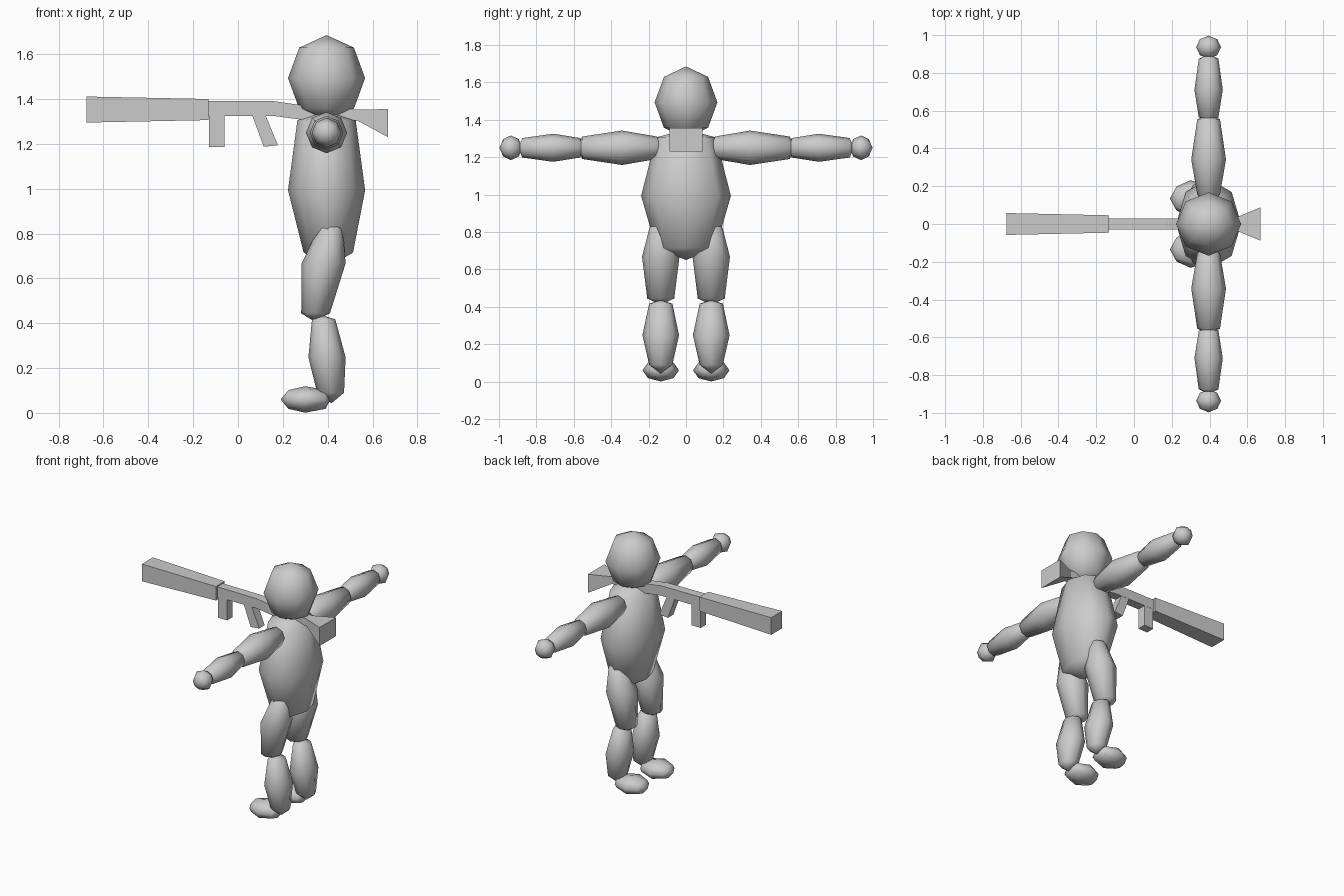
import bpy, bmesh
from math import cos, sin, pi

if "Cube" in bpy.data.objects:
    bpy.data.objects.remove(bpy.data.objects["Cube"])

grey = bpy.data.materials.new("plain grey")
grey.diffuse_color = (0.6, 0.6, 0.6, 1)
grey.use_nodes = True
grey.node_tree.nodes["Principled BSDF"].inputs["Base Color"].default_value = grey.diffuse_color


def finish(bm, name, smooth):
    bmesh.ops.recalc_face_normals(bm, faces=bm.faces)
    mesh = bpy.data.meshes.new(name)
    bm.to_mesh(mesh)
    bm.free()
    mesh.materials.append(grey)
    mesh.polygons.foreach_set("use_smooth", [smooth] * len(mesh.polygons))
    ob = bpy.data.objects.new(name, mesh)
    bpy.context.collection.objects.link(ob)
    return ob


def pod(name, axis, tip_a, rings, tip_b, sides=8):
    """Smooth eight-sided pod: rings are (centre, radius_u, radius_v)
    square to the main axis, closed by a fan to each tip."""
    u, v = [i for i in range(3) if i != axis]
    bm = bmesh.new()
    loops = []
    for centre, ru, rv in rings:
        loop = []
        for k in range(sides):
            p = list(centre)
            p[u] += ru * cos(2 * pi * k / sides)
            p[v] += rv * sin(2 * pi * k / sides)
            loop.append(bm.verts.new(p))
        loops.append(loop)
    a, b = bm.verts.new(tip_a), bm.verts.new(tip_b)
    for k in range(sides):
        n = (k + 1) % sides
        bm.faces.new((a, loops[0][k], loops[0][n]))
        bm.faces.new((b, loops[-1][n], loops[-1][k]))
        for lo, hi in zip(loops, loops[1:]):
            bm.faces.new((lo[k], hi[k], hi[n], lo[n]))
    return finish(bm, name, True)


def loft(name, sections, axis=0):
    """Flat-faced box loft: sections are four corner points each."""
    bm = bmesh.new()
    loops = [[bm.verts.new(p) for p in s] for s in sections]
    bm.faces.new(loops[0])
    bm.faces.new(loops[-1])
    for lo, hi in zip(loops, loops[1:]):
        for k in range(4):
            n = (k + 1) % 4
            bm.faces.new((lo[k], hi[k], hi[n], lo[n]))
    return finish(bm, name, False)


def upright(x, z0, z1, h):
    return [(x, -h, z0), (x, h, z0), (x, h, z1), (x, -h, z1)]


def level(x0, x1, z0, z1, h):
    return [(x0, -h, z0), (x1, -h, z1), (x1, h, z1), (x0, h, z0)]


CX = 0.395  # body centre line

# Head and torso
pod("head", 2, (CX, 0, 1.30),
    [((CX, 0, 1.357), 0.122, 0.118), ((CX, 0, 1.493), 0.172, 0.168),
     ((CX, 0, 1.629), 0.122, 0.118)], (CX, 0, 1.685))
pod("torso", 2, (0.40, 0, 0.65),
    [((0.403, 0, 0.715), 0.11, 0.16), ((CX, 0, 0.993), 0.172, 0.24),
     ((CX, 0, 1.305), 0.13, 0.16)], (CX, 0, 1.35))

for side, s in (("right", 1), ("left", -1)):
    # Arm: upper arm, forearm, hand
    def arm(name, tip_a, rings, tip_b):
        pod(f"{side}_{name}", 1, (CX, s * tip_a, 1.25),
            [((CX, s * y, 1.25), r, r) for y, r in rings],
            (CX, s * tip_b, 1.25))
    arm("upper_arm", 0.11, [(0.155, 0.06), (0.342, 0.092), (0.555, 0.06)], 0.58)
    arm("forearm", 0.54, [(0.565, 0.052), (0.71, 0.075), (0.875, 0.052)], 0.90)
    arm("hand", 0.875, [(0.894, 0.046), (0.936, 0.066), (0.978, 0.046)], 0.997)

    # Leg: thigh, shin, foot
    y = s * 0.135
    pod(f"{side}_thigh", 2, (0.417, y, 0.853),
        [((0.413, y, 0.824), 0.054, 0.06), ((0.382, y, 0.667), 0.098, 0.1),
         ((0.346, y, 0.444), 0.064, 0.072)], (0.337, y, 0.41))
    pod(f"{side}_shin", 2, (0.378, y, 0.435),
        [((0.382, y, 0.417), 0.052, 0.062), ((0.397, y, 0.248), 0.083, 0.098),
         ((0.413, y, 0.09), 0.06, 0.062)], (0.417, y, 0.043))
    pod(f"{side}_foot", 0, (0.19, y, 0.06),
        [((0.225, y, 0.06), 0.064, 0.042), ((0.30, y, 0.06), 0.097, 0.059),
         ((0.39, y, 0.06), 0.066, 0.042)], (0.413, y, 0.06))

# Rifle across the shoulders: fore end, receiver with stock, two grips
loft("rifle_barrel", [upright(-0.675, 1.295, 1.411, 0.058),
                      upright(-0.132, 1.306, 1.40, 0.046)])
loft("rifle_body", [upright(-0.132, 1.324, 1.392, 0.03),
                    upright(0.163, 1.324, 1.39, 0.03),
                    upright(0.32, 1.303, 1.367, 0.03),
                    upright(0.53, 1.305, 1.353, 0.03),
                    upright(0.669, 1.23, 1.355, 0.088)])
loft("rifle_magazine", [level(-0.13, -0.06, 1.33, 1.33, 0.029),
                        level(-0.13, -0.06, 1.185, 1.185, 0.029)])
loft("rifle_grip", [level(0.062, 0.122, 1.33, 1.33, 0.029),
                    level(0.115, 0.178, 1.187, 1.194, 0.029)])
